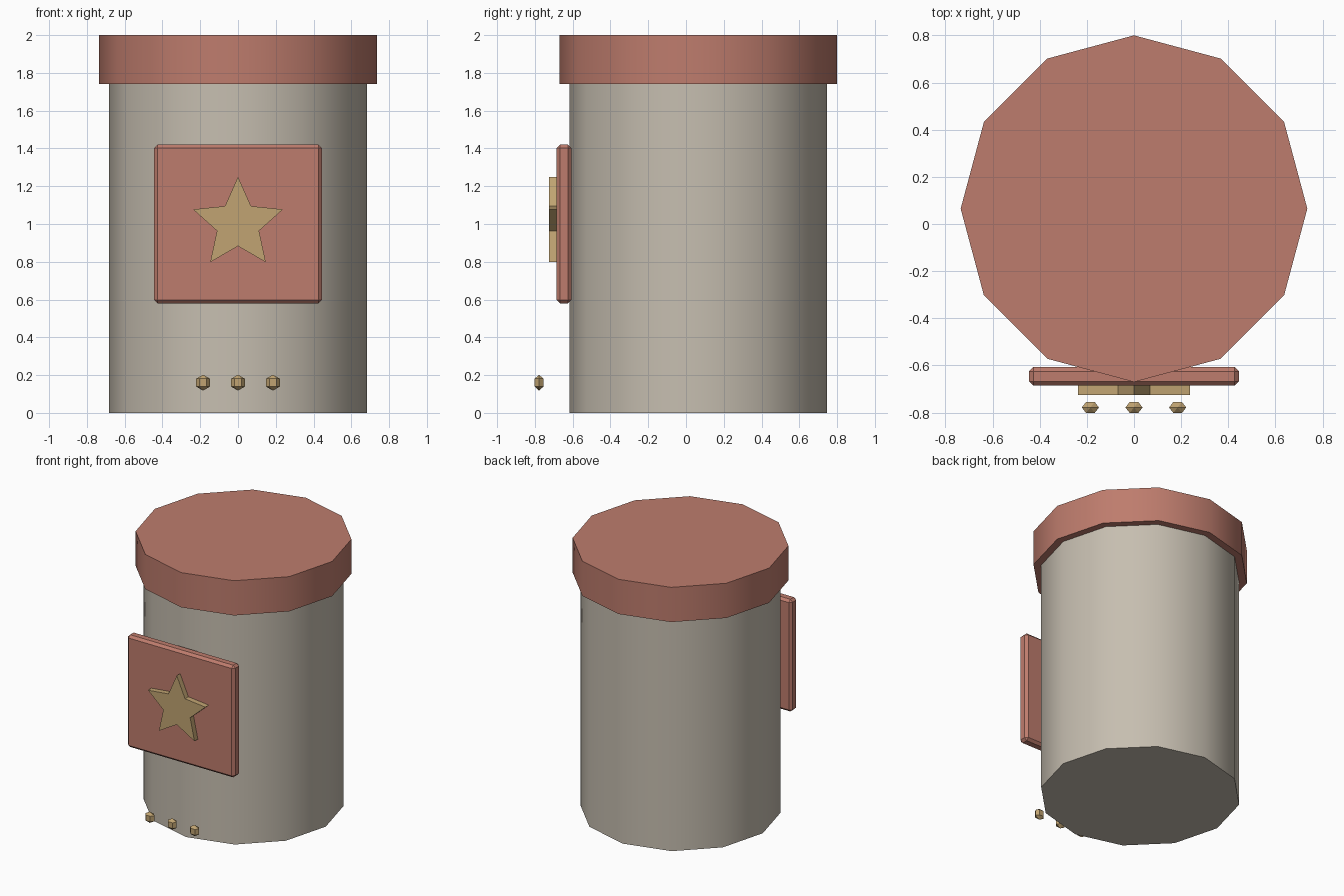
import bpy
import bmesh
import math

default = bpy.data.objects.get("Cube")
if default:
    bpy.data.objects.remove(default, do_unlink=True)


def make_material(name, rgb):
    mat = bpy.data.materials.new(name)
    color = (*rgb, 1.0)
    mat.diffuse_color = color
    mat.use_nodes = True
    mat.node_tree.nodes["Principled BSDF"].inputs["Base Color"].default_value = color
    return mat


terracotta = make_material("terracotta", (0.515, 0.202, 0.153))
stone = make_material("warm_grey", (0.565, 0.515, 0.434))
gold = make_material("dull_gold", (0.533, 0.371, 0.168))

CENTER_Y = 0.065
SIDES = 12


def finish(name, mat):
    obj = bpy.context.object
    obj.name = name
    obj.data.name = name
    obj.data.materials.append(mat)
    return obj


def drum(name, radius, bottom, top, mat):
    """Twelve-sided upright cylinder with softly shaded walls."""
    bpy.ops.mesh.primitive_cylinder_add(
        vertices=SIDES, radius=radius, depth=top - bottom,
        location=(0, CENTER_Y, (bottom + top) / 2))
    obj = finish(name, mat)
    bpy.ops.object.shade_smooth_by_angle(angle=math.radians(40))
    return obj


# Main container and lid
drum("body", 0.682, 0.0, 1.76, stone)
drum("lid", 0.735, 1.74, 2.0, terracotta)

# Front panel with chamfered edges
bpy.ops.mesh.primitive_cube_add(size=1, location=(0, -0.646, 1.0))
panel = finish("front_panel", terracotta)
panel.scale = (0.89, 0.078, 0.84)
bpy.ops.object.transform_apply(location=False, rotation=False, scale=True)
bevel = panel.modifiers.new("chamfer", "BEVEL")
bevel.width = 0.018
bevel.segments = 1

# Raised five-pointed star
bm = bmesh.new()
corners = []
for i in range(10):
    radius = 0.25 if i % 2 == 0 else 0.117
    angle = math.pi / 2 + i * math.pi / 5
    corners.append(bm.verts.new(
        (radius * math.cos(angle), -0.725, 1.0 + radius * math.sin(angle))))
face = bm.faces.new(corners)
extruded = bmesh.ops.extrude_face_region(bm, geom=[face], use_keep_orig=True)
back = [g for g in extruded["geom"] if isinstance(g, bmesh.types.BMVert)]
bmesh.ops.translate(bm, verts=back, vec=(0, 0.042, 0))
bmesh.ops.recalc_face_normals(bm, faces=bm.faces)
mesh = bpy.data.meshes.new("star")
bm.to_mesh(mesh)
bm.free()
mesh.materials.append(gold)
star = bpy.data.objects.new("star", mesh)
bpy.context.collection.objects.link(star)

# Row of small faceted studs
for label, x in (("right", -0.185), ("middle", 0.0), ("left", 0.185)):
    bpy.ops.mesh.primitive_uv_sphere_add(
        segments=6, ring_count=3, radius=0.042, location=(x, -0.778, 0.16))
    stud = finish("stud_" + label, gold)
    # Turn a corner of the hexagon toward each side, then flatten
    widest = max(v.co.x for v in stud.data.vertices)
    longest = max(v.co.y for v in stud.data.vertices)
    if longest > widest:
        for v in stud.data.vertices:
            v.co.x, v.co.y = v.co.y, -v.co.x
    for v in stud.data.vertices:
        v.co.y *= 0.74
